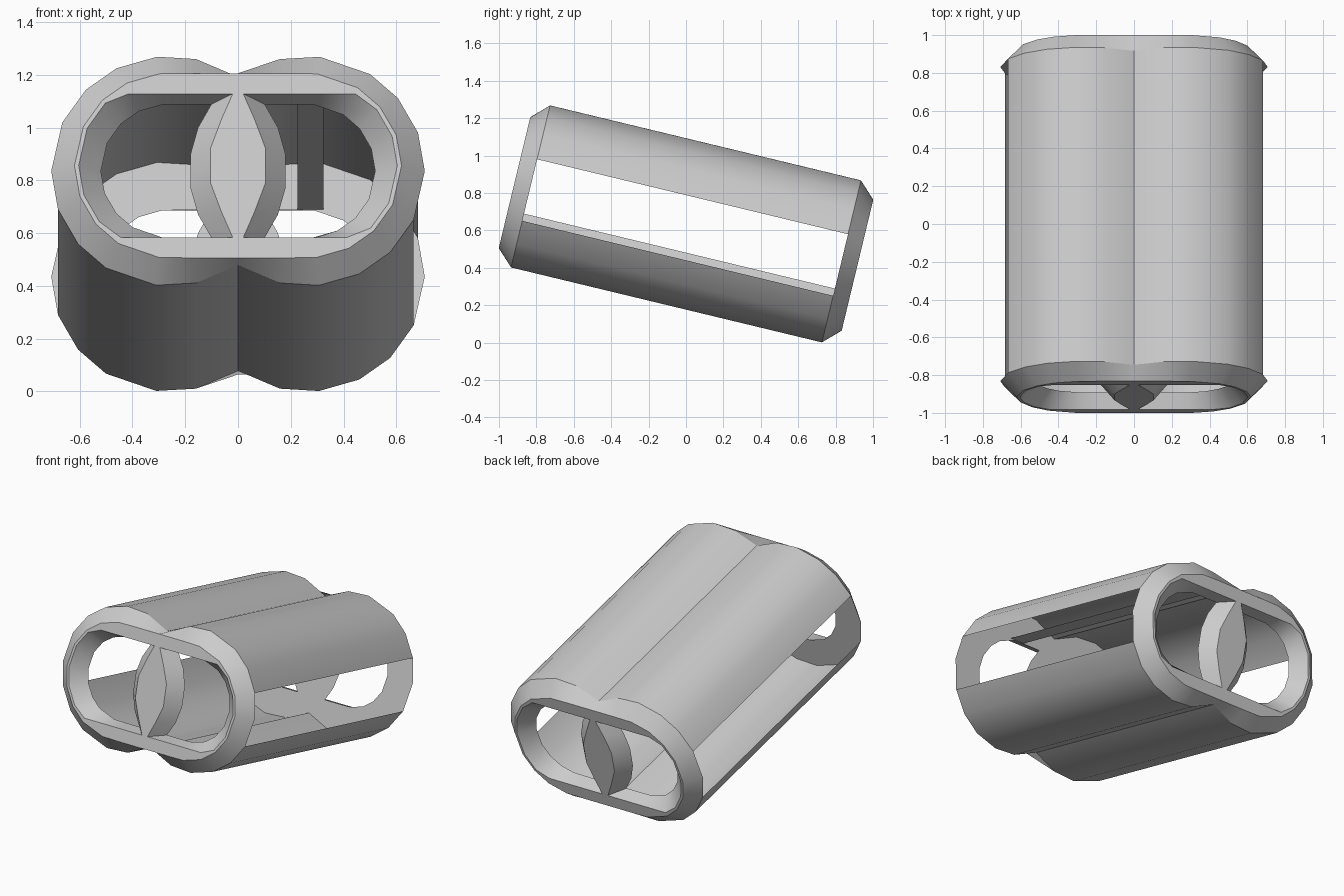
import bpy, bmesh, math

if "Cube" in bpy.data.objects:
    bpy.data.objects.remove(bpy.data.objects["Cube"])

TILT = math.radians(13.55)
C, S = math.cos(TILT), math.sin(TILT)
CX = 0.26                      # offset of each barrel axis
R_OUT, R_RIDGE, R_LIP, R_HOLE = 0.448, 0.36, 0.344, 0.26
V_IN, V_END = 0.855, 0.943     # wall end and ridge distance along the axis

grey = bpy.data.materials.new("light_grey")
grey.diffuse_color = (0.6, 0.6, 0.6, 1)
grey.use_nodes = True
grey.node_tree.nodes["Principled BSDF"].inputs["Base Color"].default_value = grey.diffuse_color


def place(x, v, w):
    """Tilt a point given as across, along and above the barrel axis."""
    return (x, v * C + w * S, 0.635 - v * S + w * C)


def finish(name, bm, recalc=True):
    if recalc:
        bmesh.ops.recalc_face_normals(bm, faces=bm.faces)
    me = bpy.data.meshes.new(name)
    bm.to_mesh(me)
    bm.free()
    me.materials.append(grey)
    ob = bpy.data.objects.new(name, me)
    bpy.context.collection.objects.link(ob)
    bpy.context.view_layer.objects.active = ob
    ob.select_set(True)
    bpy.ops.object.shade_smooth_by_angle(angle=math.radians(30))
    ob.select_set(False)
    return ob


# Facet angles of the right barrel; the left one is the same turned half round
ANGLES = [-103, -84, -63.5, -45, -25, 0, 19.5, 39.4, 57.5, 83.6, 103]


def loop(radius, notch, limit):
    """Closed double-barrel outline, notch first; limit clips its height."""
    half = [(0, -notch)]
    for deg in ANGLES:
        a = math.radians(deg)
        x, w = CX + radius * math.cos(a), radius * math.sin(a)
        if abs(deg) > 90 and limit < 0.4:
            w = math.copysign(limit, w)
        half.append((x, max(-limit, min(limit, w))))
    return half + [(-x, -w) for x, w in half]


OUTER = loop(R_OUT, 0.367, 1)
RIDGE = loop(R_RIDGE, 0.36, 0.36)
LIP = loop(R_LIP, 0.28, 0.28)
HOLE = loop(R_HOLE, 0.26, 0.26)
N = len(OUTER)

# Barrel walls: thin shells, open along both sides
bm = bmesh.new()
ends = [[bm.verts.new(place(x, v, w)) for x, w in OUTER] for v in (-V_IN, V_IN)]
for i in range(N):
    if i % (N // 2) in (5, 6):
        continue
    j = (i + 1) % N
    bm.faces.new((ends[0][i], ends[0][j], ends[1][j], ends[1][i]))
loose = [v for v in bm.verts if not v.link_faces]
bmesh.ops.delete(bm, geom=loose, context='VERTS')
finish("barrel_walls", bm, recalc=False)

for side, name in ((-1, "front"), (1, "back")):
    # End ring: chamfered outside, conical inside, flat behind
    bm = bmesh.new()
    rows = [[bm.verts.new(place(x, side * v, w)) for x, w in pts]
            for pts, v in ((OUTER, V_IN), (RIDGE, V_END), (LIP, V_END), (HOLE, V_IN))]
    for k in range(4):
        a, b = rows[k], rows[(k + 1) % 4]
        for i in range(N):
            j = (i + 1) % N
            bm.faces.new((a[i], a[j], b[j], b[i]))
    finish(name + "_ring", bm)

    # Lens-shaped divider between the two openings, wider on the inside
    bm = bmesh.new()
    rows = []
    for t in (-1, -0.65, -0.25, 0.25, 0.65, 1):
        wf, wb = 0.28 * t, 0.262 * t
        hf = max(0.02, math.sqrt(0.37 ** 2 - wf ** 2) - CX)
        hb = math.sqrt(0.445 ** 2 - wb ** 2) - CX
        if abs(t) == 1:
            hb = 0.1
        rows.append([bm.verts.new(place(x, side * v, w)) for x, v, w in
                     ((-hf, V_END, wf), (hf, V_END, wf), (hb, V_IN, wb), (-hb, V_IN, wb))])
    for a, b in zip(rows, rows[1:]):
        for k in range(4):
            m = (k + 1) % 4
            bm.faces.new((a[k], a[m], b[m], b[k]))
    bm.faces.new(rows[0])
    bm.faces.new(rows[-1])
    finish(name + "_divider", bm)

# Flat strip running inside under the top of the right barrel
bm = bmesh.new()
bm.faces.new([bm.verts.new(place(x, v, 0.262)) for x, v in
              ((0.225, -V_IN), (0.225, V_IN), (0.325, V_IN), (0.325, -V_IN))])
finish("inner_strip", bm, recalc=False)
